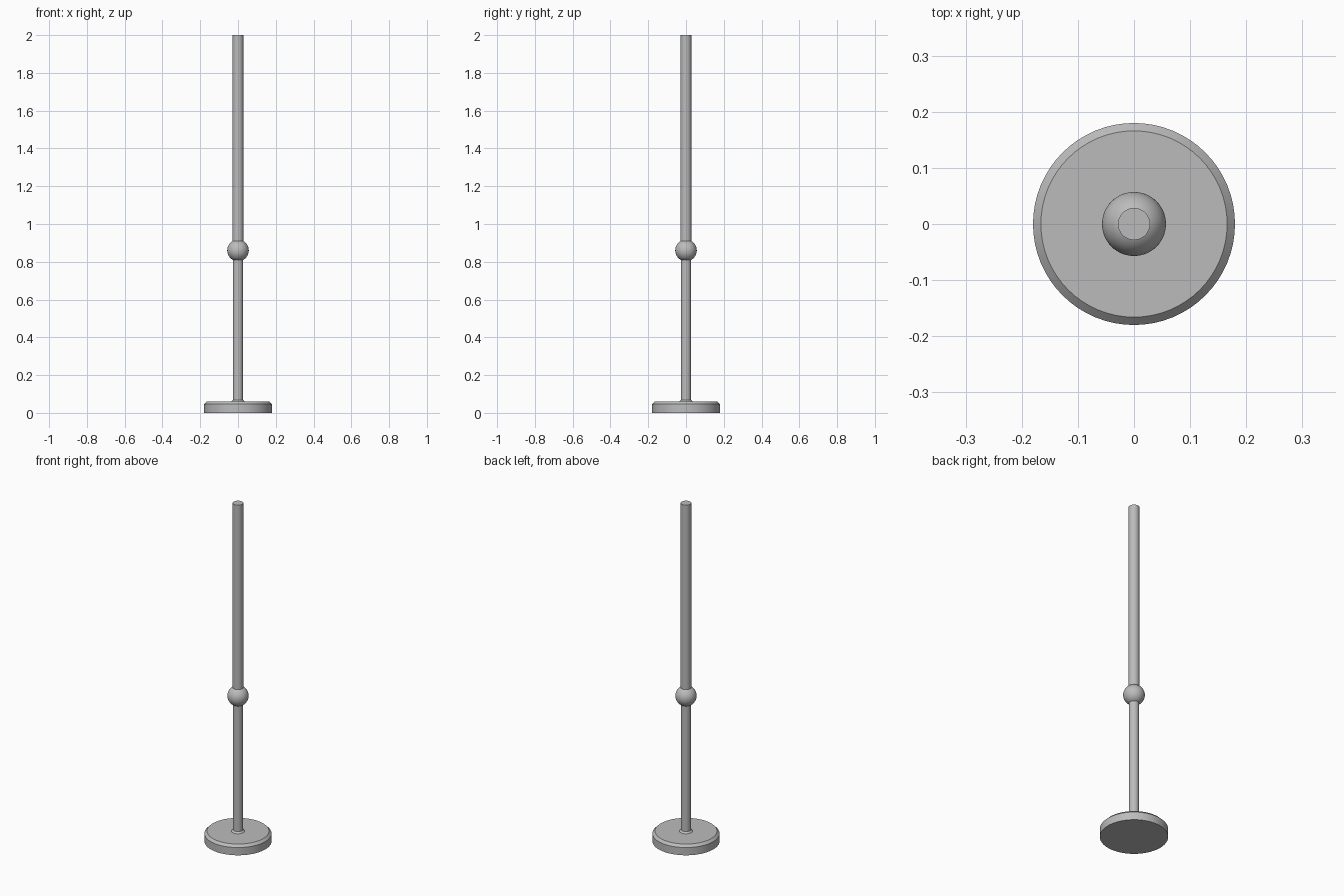
import bpy
import math

cube = bpy.data.objects.get("Cube")
if cube:
    bpy.data.objects.remove(cube, do_unlink=True)

# Single satin grey for the whole stand
GREY = (0.5, 0.5, 0.5, 1.0)
grey = bpy.data.materials.new("satin_grey")
grey.use_nodes = True
grey.diffuse_color = GREY
grey.node_tree.nodes["Principled BSDF"].inputs["Base Color"].default_value = GREY


def finish(obj, name):
    obj.name = name
    obj.data.materials.append(grey)
    bpy.ops.object.shade_smooth_by_angle(angle=math.radians(30))
    return obj


def cylinder(name, radius, bottom, top):
    bpy.ops.mesh.primitive_cylinder_add(
        vertices=64, radius=radius, depth=top - bottom,
        location=(0, 0, (bottom + top) / 2))
    return finish(bpy.context.object, name)


def cone(name, low, high, bottom, top):
    bpy.ops.mesh.primitive_cone_add(
        vertices=64, radius1=low, radius2=high, depth=top - bottom,
        location=(0, 0, (bottom + top) / 2))
    return finish(bpy.context.object, name)


# Round base with a chamfered upper rim
cylinder("base_disc", 0.18, 0, 0.046)
cone("base_chamfer", 0.18, 0.166, 0.046, 0.06)

# Small flare where the pole meets the base
cone("pole_foot", 0.036, 0.027, 0.06, 0.069)

# Two pole sections joined by a ball
JOINT = 0.86
cylinder("lower_pole", 0.027, 0.05, JOINT)
cylinder("upper_pole", 0.0285, JOINT, 2)
bpy.ops.mesh.primitive_uv_sphere_add(
    segments=64, ring_count=32, radius=0.057, location=(0, 0, JOINT))
finish(bpy.context.object, "ball_joint")
